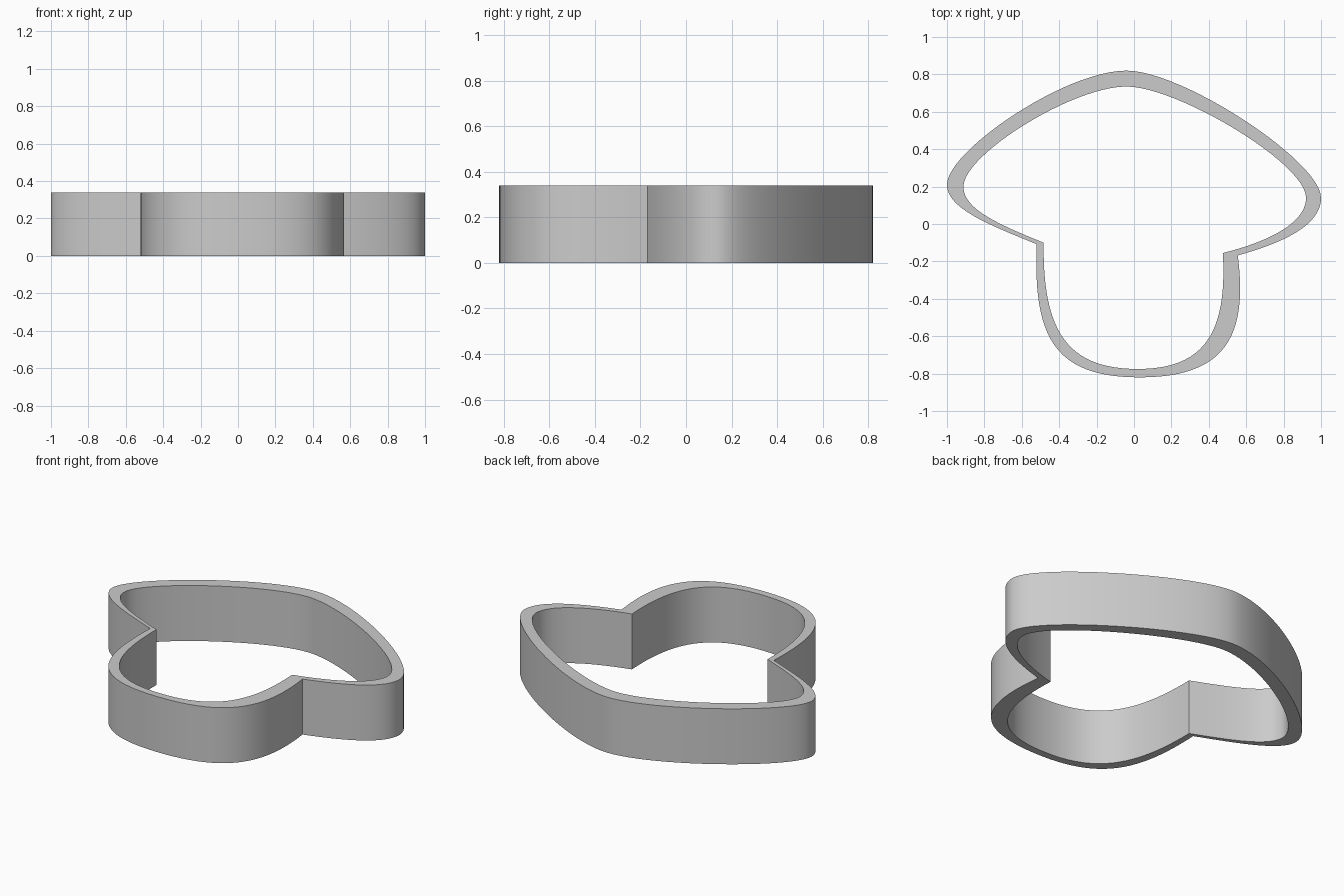
import bpy, bmesh, math
from mathutils import Vector
from mathutils.geometry import interpolate_bezier

cube = bpy.data.objects.get("Cube")
if cube:
    bpy.data.objects.remove(cube, do_unlink=True)

HEIGHT = 0.34
STEPS = 24

# Closed curves: anchor, handle, handle, anchor, ... (the first anchor closes the loop)
# Order: left notch, left tip, crown, right tip, right notch, stem base
OUTER = [(-.52, -.108), (-.76, -.01), (-1, .08),
         (-1, .21), (-1, .39), (-.37, .82),
         (-.04, .82), (.26, .82), (1, .335),
         (1, .14), (1, -.02), (.76, -.11),
         (.555, -.168), (.61, -.6), (.49, -.82),
         (.03, -.82), (-.43, -.82), (-.54, -.6)]
INNER = [(-.483, -.1), (-.73, 0), (-.912, .08),
         (-.912, .2), (-.912, .37), (-.33, .735),
         (-.04, .735), (.23, .735), (.92, .325),
         (.92, .14), (.92, 0), (.7, -.1),
         (.475, -.155), (.5, -.59), (.37, -.775),
         (.02, -.775), (-.35, -.775), (-.49, -.58)]


def outline(points):
    """Sample a closed chain of cubic curves."""
    pts = [Vector((x, y, 0)) for x, y in points]
    pts.append(pts[0])
    loop = []
    for i in range(0, len(pts) - 1, 3):
        a, h1, h2, b = pts[i:i + 4]
        loop += interpolate_bezier(a, h1, h2, b, STEPS + 1)[:-1]
    return loop


# Grey plastic
grey = bpy.data.materials.new("grey_plastic")
grey.use_nodes = True
colour = (0.6, 0.6, 0.6, 1)
grey.diffuse_color = colour
grey.node_tree.nodes["Principled BSDF"].inputs["Base Color"].default_value = colour

# Mushroom-shaped cutter wall: a ring between the two outlines, raised to height
bm = bmesh.new()
outer = [bm.verts.new(p) for p in outline(OUTER)]
inner = [bm.verts.new(p) for p in outline(INNER)]
n = len(outer)
ring = [bm.faces.new((outer[i], outer[(i + 1) % n], inner[(i + 1) % n], inner[i]))
        for i in range(n)]
raised = bmesh.ops.extrude_face_region(bm, geom=ring, use_keep_orig=True)["geom"]
bmesh.ops.translate(bm, vec=(0, 0, HEIGHT),
                    verts=[g for g in raised if isinstance(g, bmesh.types.BMVert)])
bmesh.ops.recalc_face_normals(bm, faces=bm.faces)

mesh = bpy.data.meshes.new("mushroom_cutter_wall")
bm.to_mesh(mesh)
bm.free()
mesh.materials.append(grey)
wall = bpy.data.objects.new("mushroom_cutter_wall", mesh)
bpy.context.collection.objects.link(wall)

bpy.ops.object.select_all(action='DESELECT')
wall.select_set(True)
bpy.context.view_layer.objects.active = wall
bpy.ops.object.shade_smooth_by_angle(angle=math.radians(30))
